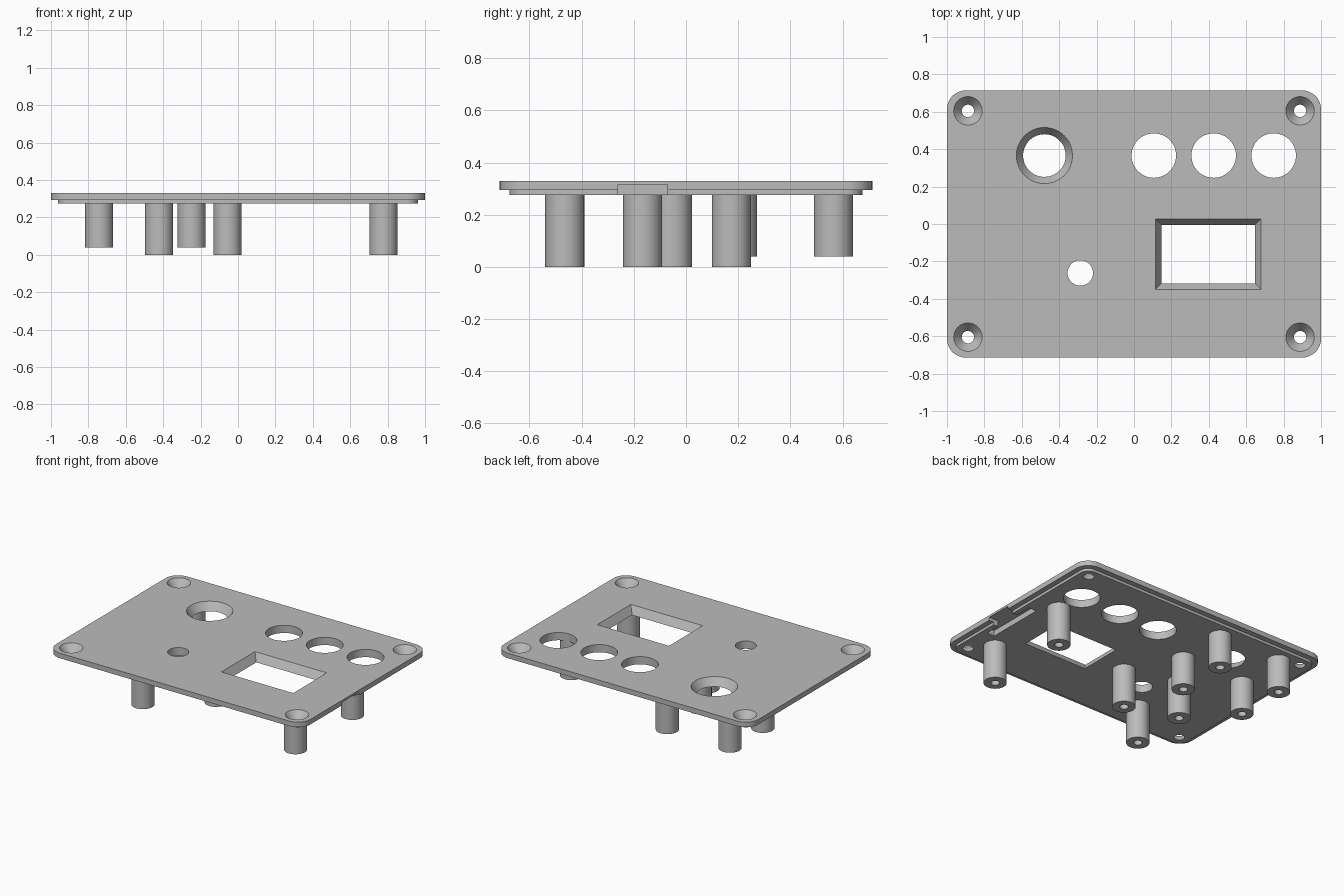
import bpy, bmesh
from math import cos, sin, pi, radians

cube = bpy.data.objects.get("Cube")
if cube:
    bpy.data.objects.remove(cube, do_unlink=True)

TOP, STEP, UNDER = 0.33, 0.294, 0.275
HALF_X, HALF_Y = 1.0, 0.714

grey = bpy.data.materials.new("light grey plastic")
grey.use_nodes = True
colour = (0.5, 0.5, 0.5, 1)
grey.diffuse_color = colour
grey.node_tree.nodes["Principled BSDF"].inputs["Base Color"].default_value = colour


def circle(cx, cy, r, n=48):
    return [(cx + r * cos(2 * pi * i / n), cy + r * sin(2 * pi * i / n)) for i in range(n)]


def rect(x0, x1, y0, y1):
    return [(x0, y0), (x1, y0), (x1, y1), (x0, y1)]


def rounded_rect(hx, hy, r, n=10):
    pts = []
    for k, (sx, sy) in enumerate([(1, 1), (-1, 1), (-1, -1), (1, -1)]):
        for i in range(n + 1):
            a = pi / 2 * (k + i / n)
            pts.append((sx * (hx - r) + r * cos(a), sy * (hy - r) + r * sin(a)))
    return pts


def loft(bm, rings):
    """Skin a stack of (outline, z) rings and cap both ends."""
    loops = [[bm.verts.new((x, y, z)) for x, y in pts] for pts, z in rings]
    for a, b in zip(loops, loops[1:]):
        for i in range(len(a)):
            j = (i + 1) % len(a)
            bm.faces.new((a[i], a[j], b[j], b[i]))
    bm.faces.new(loops[0][::-1])
    bm.faces.new(loops[-1])


def make(name, bm):
    bmesh.ops.recalc_face_normals(bm, faces=bm.faces)
    mesh = bpy.data.meshes.new(name)
    bm.to_mesh(mesh)
    bm.free()
    mesh.materials.append(grey)
    obj = bpy.data.objects.new(name, mesh)
    bpy.context.collection.objects.link(obj)
    return obj


def smooth(obj):
    bpy.ops.object.select_all(action='DESELECT')
    obj.select_set(True)
    bpy.context.view_layer.objects.active = obj
    bpy.ops.object.shade_smooth_by_angle(angle=radians(30))


# Stepped cover plate
bm = bmesh.new()
outer = rounded_rect(HALF_X, HALF_Y, 0.1)
lip = rounded_rect(HALF_X - 0.038, HALF_Y - 0.038, 0.062)
loft(bm, [(lip, UNDER), (lip, STEP), (outer, STEP), (outer, TOP)])
plate = make("cover_plate", bm)

# Openings through the plate, straight or tapered
bm = bmesh.new()
OVER = 0.2   # overshoot past each face, as a share of the thickness


def round_hole(x, y, r_top, r_low):
    d, h = (r_top - r_low) * OVER, (TOP - UNDER) * OVER
    loft(bm, [(circle(x, y, r_low - d), UNDER - h), (circle(x, y, r_top + d), TOP + h)])


for x in (0.106, 0.426, 0.747):
    round_hole(x, 0.366, 0.119, 0.119)
round_hole(-0.287, -0.262, 0.068, 0.068)
round_hole(-0.479, 0.366, 0.15, 0.114)
for sx in (-1, 1):
    for sy in (-1, 1):
        round_hole(sx * 0.888, sy * 0.605, 0.076, 0.033)

# Bevelled display window
d, h, wall = 0.033 * OVER, (TOP - UNDER) * OVER, 0.033
x0, x1, y0, y1 = 0.115, 0.679, -0.35, 0.027
loft(bm, [(rect(x0 + wall + d, x1 - wall - d, y0 + wall + d, y1 - wall - d), UNDER - h),
          (rect(x0 - d, x1 + d, y0 - d, y1 + d), TOP + h)])

# T-shaped connector pocket open at the side edge
tee = [(0.865, -0.37), (0.925, -0.37), (0.925, -0.26), (1.05, -0.26),
       (1.05, -0.07), (0.925, -0.07), (0.925, 0.05), (0.865, 0.05)]
loft(bm, [(tee, UNDER - h), (tee, 0.315)])
cutter = make("opening_cutter", bm)
cutter.hide_render = True

cut = plate.modifiers.new("openings", 'BOOLEAN')
cut.operation = 'DIFFERENCE'
cut.solver = 'EXACT'
cut.object = cutter
bpy.ops.object.select_all(action='DESELECT')
plate.select_set(True)
bpy.context.view_layer.objects.active = plate
bpy.ops.object.modifier_apply(modifier=cut.name)
bpy.data.objects.remove(cutter, do_unlink=True)
smooth(plate)


# Hollow screw posts under the plate
def post(name, x, y, foot):
    bm = bmesh.new()
    body, bore = circle(x, y, 0.075), circle(x, y, 0.028)
    loft(bm, [(body, UNDER + 0.003), (body, foot), (bore, foot), (bore, UNDER - 0.01)])
    smooth(make(name, bm))


board = [(0.778, -0.465), (0.778, 0.174), (-0.056, -0.167), (-0.422, -0.465), (-0.422, -0.052)]
for i, (x, y) in enumerate(board):
    post(f"long_post_{i + 1}", x, y, 0)
for x in (-0.742, -0.249):
    for y in (0.197, 0.565):
        post(f"short_post_{'left' if x > -0.5 else 'right'}_{'back' if y > 0.4 else 'front'}", x, y, 0.04)
